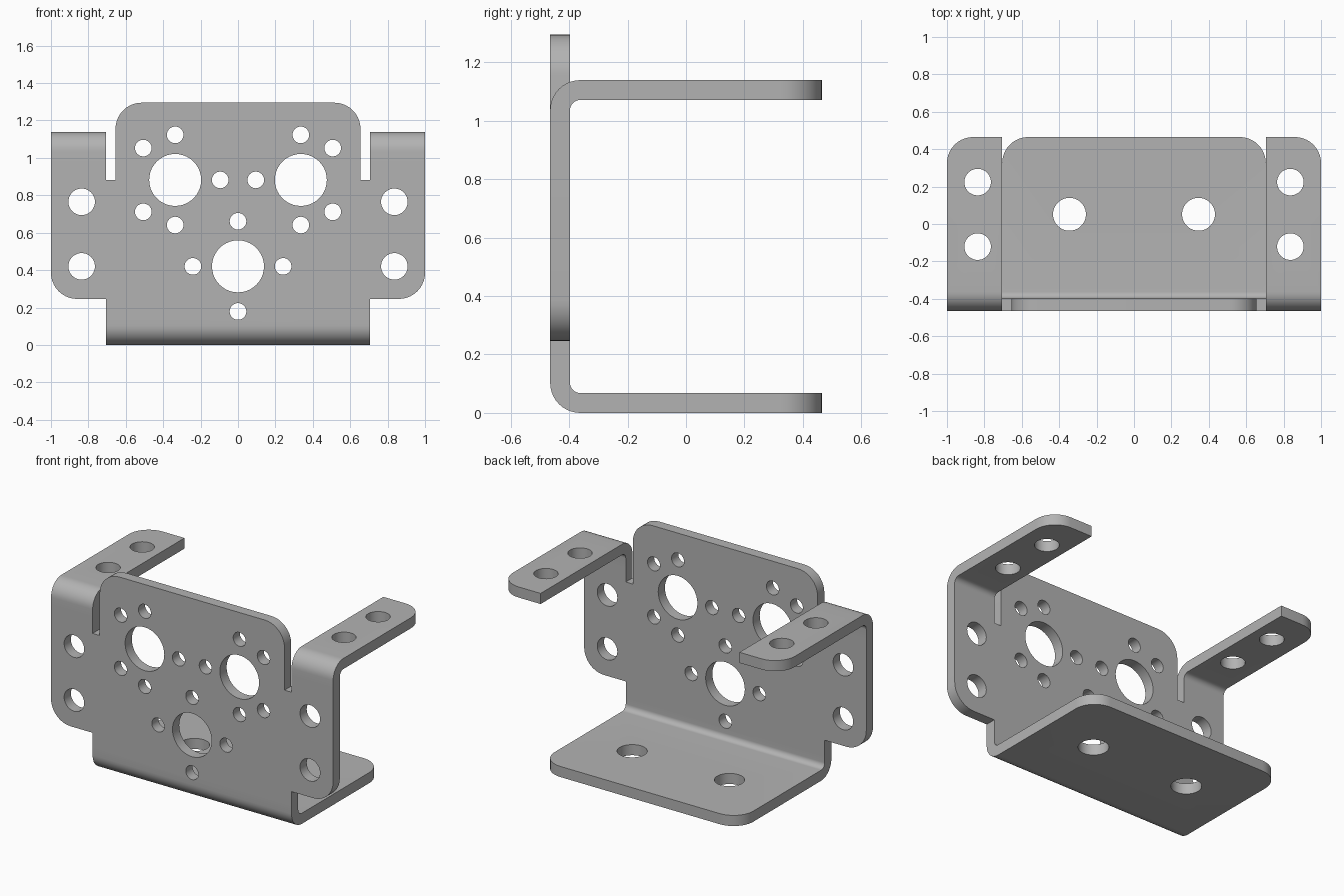
import bpy, bmesh, math
from mathutils import Vector

if "Cube" in bpy.data.objects:
    bpy.data.objects.remove(bpy.data.objects["Cube"], do_unlink=True)

T = 0.068                   # sheet thickness
BACK, FRONT = 0.465, -0.465
OUTER, INNER = 0.103, 0.035   # bend radii
CORNER = 0.14
TOP = 1.139                 # top of the side tabs

metal = bpy.data.materials.new("grey metal")
metal.use_nodes = True
grey = (0.45, 0.45, 0.45, 1)
metal.diffuse_color = grey
metal.node_tree.nodes["Principled BSDF"].inputs["Base Color"].default_value = grey


def rounded(points, steps=10):
    """Turn (u, v, radius) corners into an outline with arcs."""
    out = []
    for i, (u, v, r) in enumerate(points):
        p = Vector((u, v))
        if r == 0:
            out.append(p)
            continue
        a = (Vector(points[i - 1][:2]) - p).normalized()
        b = (Vector(points[(i + 1) % len(points)][:2]) - p).normalized()
        for k in range(steps + 1):      # right-angle corners only
            t = k / steps * math.pi / 2
            out.append(p + a * r * (1 - math.sin(t)) + b * r * (1 - math.cos(t)))
    return out


def add_object(name, bm):
    bmesh.ops.recalc_face_normals(bm, faces=bm.faces)
    mesh = bpy.data.meshes.new(name)
    bm.to_mesh(mesh)
    bm.free()
    mesh.materials.append(metal)
    ob = bpy.data.objects.new(name, mesh)
    bpy.context.collection.objects.link(ob)
    return ob


def prism(outline, place, along):
    bm = bmesh.new()
    face = bm.faces.new([bm.verts.new(place(p)) for p in outline])
    res = bmesh.ops.extrude_face_region(bm, geom=[face])
    moved = [g for g in res["geom"] if isinstance(g, bmesh.types.BMVert)]
    bmesh.ops.translate(bm, verts=moved, vec=along)
    return bm


def flange(name, x0, x1, z_end, z_out, round_x):
    """Bent strip from the face plate at z_end to the flat leg at z_out."""
    s = 1 if z_out > z_end else -1
    z_in = z_out - s * T
    profile = rounded([(FRONT, z_end, 0), (FRONT, z_out, OUTER), (BACK, z_out, 0),
                       (BACK, z_in, 0), (FRONT + T, z_in, INNER), (FRONT + T, z_end, 0)])
    bm = prism(profile, lambda p: (x0, p.x, p.y), (x1 - x0, 0, 0))
    corners = []
    for e in bm.edges:
        a, b = (v.co for v in e.verts)
        upright = abs(a.z - b.z) > T / 2 and abs(a.y - BACK) + abs(b.y - BACK) < 1e-4
        if upright and any(abs(a.x - x) < 1e-4 for x in round_x):
            corners.append(e)
    bmesh.ops.bevel(bm, geom=corners, offset=CORNER, offset_type='OFFSET',
                    segments=10, profile=0.5, affect='EDGES')
    return add_object(name, bm)


def apply_boolean(target, other, operation):
    mod = target.modifiers.new(operation.title(), 'BOOLEAN')
    mod.operation, mod.solver, mod.object = operation, 'EXACT', other
    bpy.context.view_layer.objects.active = target
    bpy.ops.object.modifier_apply(modifier=mod.name)
    bpy.data.objects.remove(other, do_unlink=True)


# Face plate outline, right half mirrored to the left
BODY, NECK, LOW, HIGH = 0.705, 0.655, 0.15, 0.98
half = [(BODY, LOW, 0), (BODY, 0.246, 0), (1, 0.246, CORNER), (1, HIGH, 0),
        (BODY, HIGH, 0), (BODY, 0.883, 0), (NECK, 0.883, 0), (NECK, 1.295, CORNER)]
outline = half + [(-x, z, r) for x, z, r in reversed(half)]
bracket = add_object("bracket", prism(rounded(outline),
                                      lambda p: (p.x, FRONT, p.y), (0, T, 0)))

# Bottom shelf and the two side tabs
apply_boolean(bracket, flange("bottom_shelf", -BODY, BODY, LOW, 0, (-BODY, BODY)), 'UNION')
for side in (-1, 1):
    x0, x1 = sorted((side * BODY, side))
    apply_boolean(bracket, flange("side_tab", x0, x1, HIGH, TOP, (side,)), 'UNION')

# Hole positions: (x, z, radius) through the face
BIG, SMALL, MOUNT, RING = 0.139, 0.0445, 0.071, 0.241
EYE_X, EYE_Z, LOW_Z = 0.336, 0.882, 0.42
face_holes = [(0, LOW_Z, BIG)]
for angle in range(0, 360, 90):
    a = math.radians(angle)
    face_holes.append((RING * math.cos(a), LOW_Z + RING * math.sin(a), SMALL))
for side in (-1, 1):
    face_holes.append((side * EYE_X, EYE_Z, BIG))
    for angle in (90, 45, -45, -90, 180):
        a = math.radians(angle)
        face_holes.append((side * (EYE_X + RING * math.cos(a)),
                           EYE_Z + RING * math.sin(a), SMALL))
    face_holes += [(side * 0.836, z, MOUNT) for z in (0.765, LOW_Z)]

# Hole positions: (x, y, z, radius) through the flat legs
leg_holes = []
for side in (-1, 1):
    leg_holes.append((side * 0.345, 0.052, T / 2, 0.088))
    leg_holes += [(side * 0.836, y, TOP - T / 2, MOUNT) for y in (0.224, -0.121)]


def circle(u, v, r, n=40):
    return [Vector((u + r * math.cos(2 * math.pi * k / n),
                    v + r * math.sin(2 * math.pi * k / n))) for k in range(n)]


# Drill every hole
for x, z, r in face_holes:
    drill = prism(circle(x, z, r), lambda p: (p.x, FRONT - T, p.y), (0, 3 * T, 0))
    apply_boolean(bracket, add_object("drill", drill), 'DIFFERENCE')
for x, y, z, r in leg_holes:
    drill = prism(circle(x, y, r), lambda p: (p.x, p.y, z - T), (0, 0, 2 * T))
    apply_boolean(bracket, add_object("drill", drill), 'DIFFERENCE')

# Smooth bends, sharp sheet edges
bpy.ops.object.select_all(action='DESELECT')
bracket.select_set(True)
bpy.context.view_layer.objects.active = bracket
bpy.ops.object.shade_smooth_by_angle(angle=math.radians(30))
